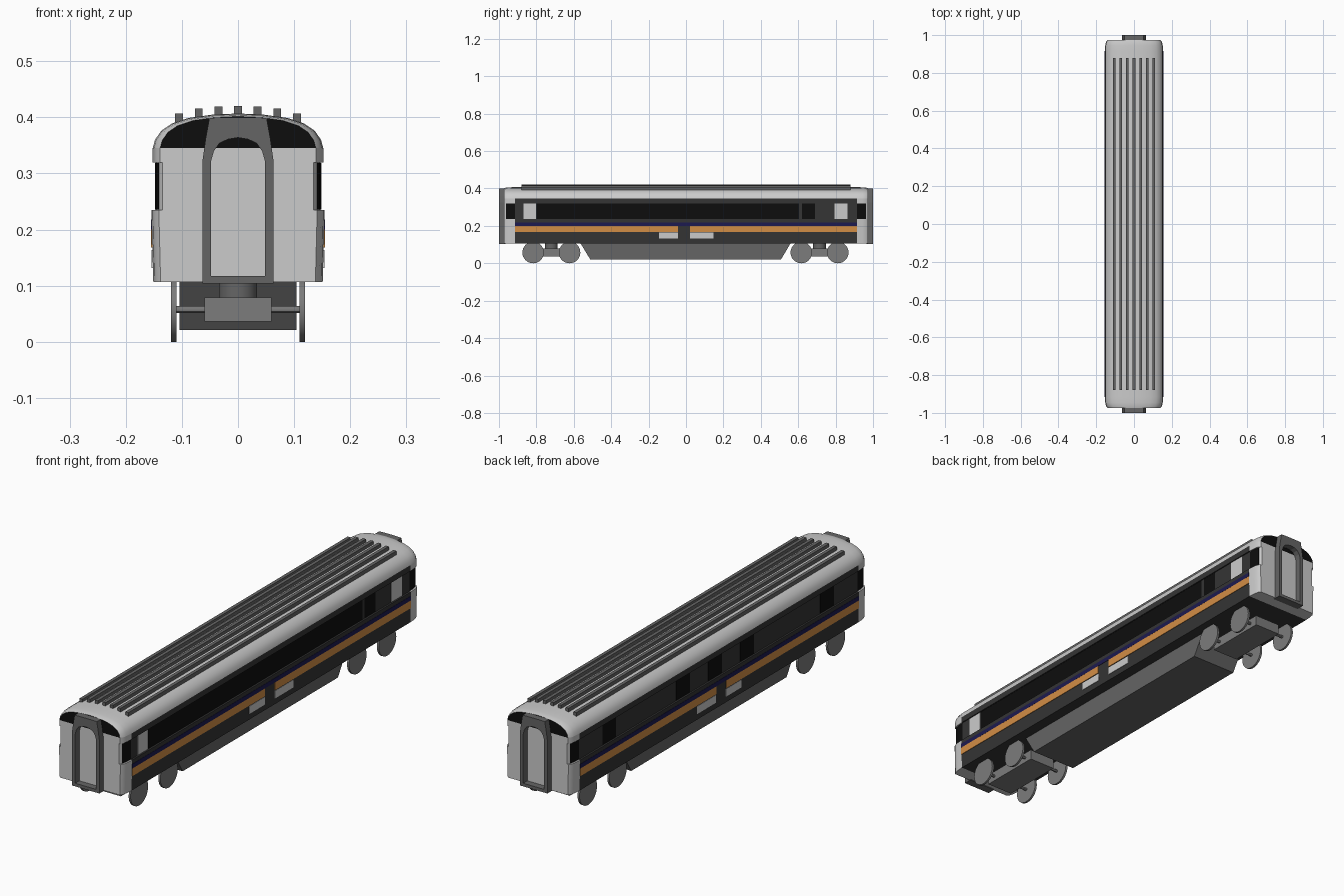
import bpy, bmesh, math

if "Cube" in bpy.data.objects:
    bpy.data.objects.remove(bpy.data.objects["Cube"])


def mat(name, r, g, b):
    m = bpy.data.materials.new(name)
    m.diffuse_color = (r, g, b, 1)
    m.use_nodes = True
    m.node_tree.nodes["Principled BSDF"].inputs["Base Color"].default_value = m.diffuse_color
    return m


LIGHT = mat("light_grey", .62, .61, .60)
DARK = mat("dark_grey", .035, .035, .035)
BLACK = mat("black", .004, .004, .004)
MID = mat("mid_grey", .13, .13, .13)
STEEL = mat("steel", .2, .2, .2)
ORANGE = mat("orange", .65, .27, .06)
BLUE = mat("blue", .012, .01, .08)


def finish(name, bm, *mats, smooth=False):
    bmesh.ops.recalc_face_normals(bm, faces=bm.faces)
    me = bpy.data.meshes.new(name)
    bm.to_mesh(me)
    bm.free()
    ob = bpy.data.objects.new(name, me)
    bpy.context.collection.objects.link(ob)
    for m in mats:
        me.materials.append(m)
    if smooth:
        bpy.ops.object.select_all(action='DESELECT')
        bpy.context.view_layer.objects.active = ob
        ob.select_set(True)
        bpy.ops.object.shade_smooth_by_angle(angle=math.radians(30))
    return ob


def box(name, x, y, z, m):
    bm = bmesh.new()
    bmesh.ops.create_cube(bm, size=1)
    for v in bm.verts:
        v.co = [lo + (c + .5) * (hi - lo) for c, (lo, hi) in zip(v.co, (x, y, z))]
    return finish(name, bm, m)


def cylinder(name, a, b, r, m, n=32):
    from mathutils import Vector
    a, b = Vector(a), Vector(b)
    bm = bmesh.new()
    bmesh.ops.create_cone(bm, cap_ends=True, segments=n, radius1=r, radius2=r,
                          depth=(b - a).length)
    bm.transform((b - a).to_track_quat('Z', 'Y').to_matrix().to_4x4())
    bmesh.ops.translate(bm, verts=bm.verts, vec=(a + b) / 2)
    return finish(name, bm, m, smooth=True)


def full(half):
    return half + [(-x, z) for x, z in reversed(half) if x]


def loft(name, half, rings, m, cap=None, z0=None):
    """Mirrored cross-section swept along y; each ring is (y, inset)."""
    bm = bmesh.new()
    loops = []
    for y, inset in rings:
        k = 1 - inset / .15
        loops.append([bm.verts.new((x * k, y, z if z0 is None else z0 + (z - z0) * k))
                      for x, z in full(half)])
    n = len(loops[0])
    for a, b in zip(loops, loops[1:]):
        for i in range(n):
            bm.faces.new((a[i], a[(i + 1) % n], b[(i + 1) % n], b[i]))
    for l in (loops[0], loops[-1]):
        bm.faces.new(l).material_index = 1 if cap else 0
    return finish(name, bm, m, *([cap] if cap else []), smooth=True)


# body: dark middle, light rounded ends, window band slightly recessed
wall = [(.151, .107), (.1545, .235), (.147, .235), (.147, .32), (.152, .32), (.152, .345)]
loft("body_middle", wall, [(-.915, 0), (.915, 0)], DARK)
corner = [(.915, 0), (.945, .002), (.963, .006), (.973, .013)]
for s, e in ((-1, "front"), (1, "back")):
    loft(e + "_body_end", wall, [(s * y, i) for y, i in corner], LIGHT)
    loft(e + "_end_windows", [(.147, .236), (.147, .319)],
         [(s * y, i - .001) for y, i in corner[:3]], BLACK)

# roof with black end faces and raised ribs
roof = [(.152, .345), (.148, .360), (.137, .376), (.118, .389), (.088, .399), (.045, .405), (0, .407)]
loft("roof", roof, [(-y, i) for y, i in reversed(corner)] + corner, LIGHT, BLACK, .345)
for i in range(-3, 4):
    top = (.42, .419, .416, .407)[abs(i)]
    box("roof_rib", (i * .035 - .007, i * .035 + .007), (-.88, .88), (top - .018, top), MID)

# gangway frames with arched openings
outer = [(.063, .104), (.063, .325), (.058, .36), (.051, .399), (.025, .4), (0, .4)]
inner = [(.048, .117), (.048, .322), (.043, .340), (.033, .354), (.018, .361), (0, .364)]
for s, e in ((-1, "front"), (1, "back")):
    bm = bmesh.new()
    L = [[bm.verts.new((x, s * y, z)) for x, z in full(p)]
         for p, y in ((outer, .965), (outer, 1), (inner, 1), (inner, .965))]
    n = len(L[0])
    for a, b in zip(L, L[1:] + L[:1]):
        for i in range(n):
            bm.faces.new((a[i], a[(i + 1) % n], b[(i + 1) % n], b[i]))
    finish(e + "_gangway", bm, MID)

# stripes and equipment boxes on both sides
def side(name, s, y, z, x, m):
    a, b = s * .14, s * x
    box(name, (min(a, b), max(a, b)), y, z, m)


for s, e in ((1, "right"), (-1, "left")):
    side(e + "_blue_stripe", s, (-.915, .915), (.2, .218), .1552, BLUE)
    side(e + "_orange_stripe", s, (-.915, -.043), (.168, .2), .155, ORANGE)
    side(e + "_orange_stripe", s, (.022, .915), (.168, .2), .155, ORANGE)
    for y in ((-.145, -.043), (.022, .146)):
        side(e + "_sign_panel", s, y, (.132, .164), .1538, LIGHT)

# windows: long band on the right, five small ones on the left
W = (.236, .319)
side("long_window", 1, (-.80, .605), W, .1478, BLACK)
side("small_window", 1, (.62, .69), W, .1478, BLACK)
for y in (-.87, .795):
    side("door_panel", 1, (y, y + .068), W, .1485, LIGHT)
for y in (-.715, -.19, .02, .23, .715):
    side("left_window", -1, (y - .044, y + .044), W, .1478, BLACK)

# underframe: trapezoid in side view
bm = bmesh.new()
vs = [bm.verts.new((-.104, y, z)) for y, z in ((-.565, .108), (-.512, .021), (.508, .021), (.56, .108))]
r = bmesh.ops.extrude_face_region(bm, geom=[bm.faces.new(vs)])
bmesh.ops.translate(bm, verts=[v for v in r["geom"] if isinstance(v, bmesh.types.BMVert)],
                    vec=(.208, 0, 0))
finish("underframe", bm, MID)

# bogies
for s, e in ((-1, "front"), (1, "back")):
    c = s * .717 - .003
    box(e + "_bogie", (-.06, .06), (c - .135, c + .135), (.036, .079), STEEL)
    cylinder(e + "_pivot", (0, c, .075), (0, c, .11), .034, MID)
    for w in (-.0975, .0975):
        y = c + w
        cylinder(e + "_axle", (-.112, y, .0575), (.112, y, .0575), .006, STEEL, 12)
        for t in (-1, 1):
            cylinder(e + "_wheel", (t * .11, y, .0575), (t * .119, y, .0575), .0575, STEEL)
